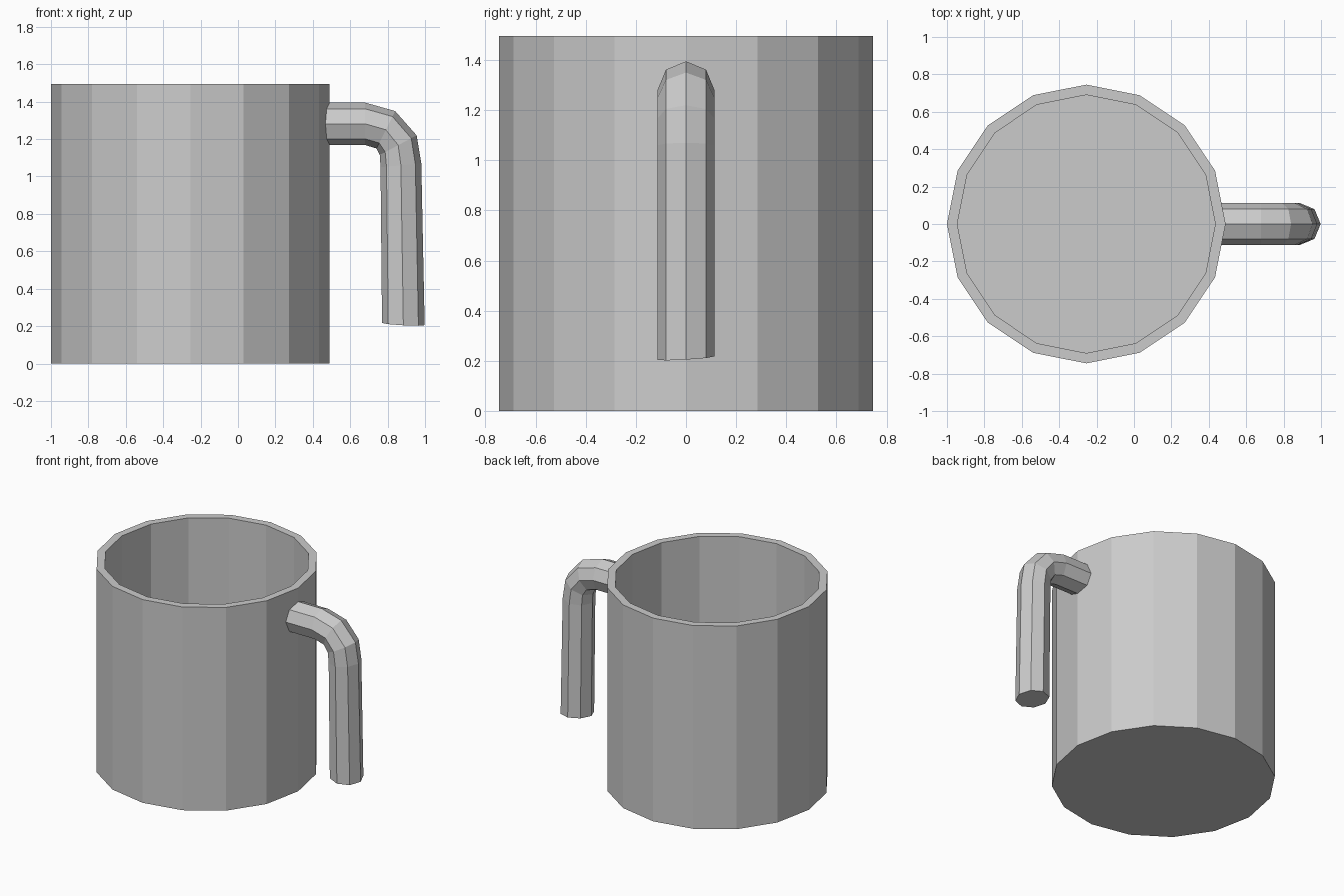
import bpy, bmesh
from math import cos, sin, pi
from mathutils import Vector

if "Cube" in bpy.data.objects:
    bpy.data.objects.remove(bpy.data.objects["Cube"])


def loft(name, rings):
    """Skin a list of equal-length vertex rings and cap both ends."""
    bm = bmesh.new()
    loops = [[bm.verts.new(p) for p in ring] for ring in rings]
    n = len(loops[0])
    for a, b in zip(loops, loops[1:]):
        for i in range(n):
            j = (i + 1) % n
            bm.faces.new((a[i], a[j], b[j], b[i]))
    bm.faces.new(loops[0][::-1])
    bm.faces.new(loops[-1])
    bmesh.ops.recalc_face_normals(bm, faces=bm.faces)
    mesh = bpy.data.meshes.new(name)
    bm.to_mesh(mesh)
    bm.free()
    obj = bpy.data.objects.new(name, mesh)
    bpy.context.collection.objects.link(obj)
    return obj


# Cup body: 16-sided profile, up the outside, over the rim, down to the floor
def cup_ring(r, z):
    return [(-0.255 + r * cos(2 * pi * i / 16), r * sin(2 * pi * i / 16), z)
            for i in range(16)]


profile = [(0.745, 0), (0.745, 1.495), (0.69, 1.495), (0.69, 0.06)]
loft("cup_body", [cup_ring(r, z) for r, z in profile])

# Handle: octagonal tube given by outer and inner (x, z) points along the bend
stations = [
    ((0.46, 1.395), (0.46, 1.168)),
    ((0.68, 1.395), (0.68, 1.168)),
    ((0.84, 1.35), (0.74, 1.15)),
    ((0.955, 1.22), (0.758, 1.115)),
    ((0.98, 1.07), (0.762, 1.05)),
    ((0.998, 0.205), (0.77, 0.217)),
]


def handle_ring(outer, inner, tilt):
    o, k = Vector(outer), Vector(inner)
    mid, half = (o + k) / 2, (o - k) / 2
    ring = []
    for i in range(8):
        a = 2 * pi * i / 8
        p = mid + half * cos(a)
        y = 0.113 * sin(a)
        ring.append((p.x, y, p.y + tilt * y))
    return ring


last = len(stations) - 1
loft("handle", [handle_ring(o, k, 0.06 if i == last else 0)
                for i, (o, k) in enumerate(stations)])
